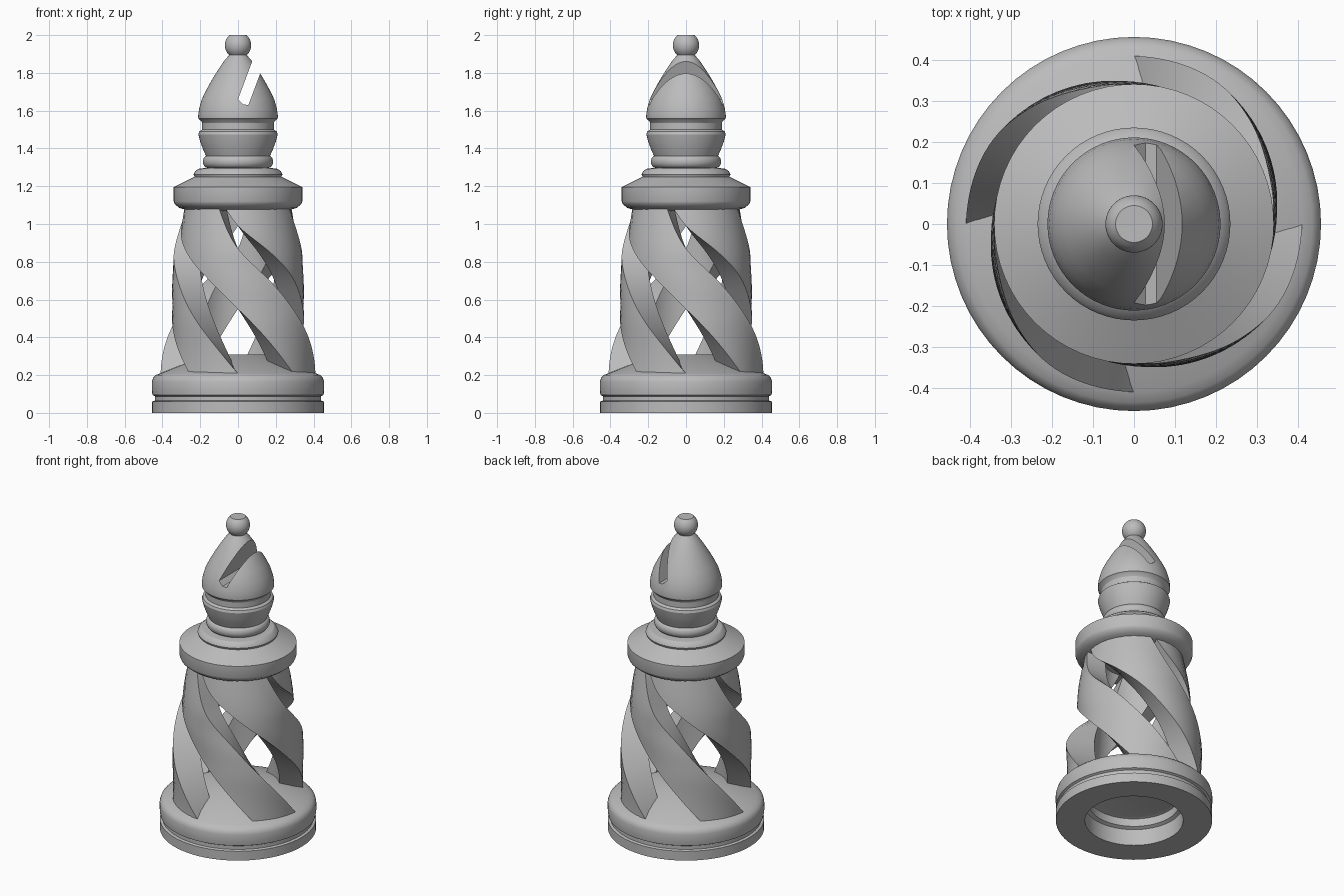
import bpy, bmesh, math
from mathutils import Vector

cube = bpy.data.objects.get("Cube")
if cube:
    bpy.data.objects.remove(cube, do_unlink=True)

grey = bpy.data.materials.new("mid_grey")
grey.use_nodes = True
GREY = (0.5, 0.5, 0.5, 1)
grey.diffuse_color = GREY
grey.node_tree.nodes["Principled BSDF"].inputs["Base Color"].default_value = GREY


def finish(bm, name, angle=30):
    """Turn a bmesh into a shaded, coloured object."""
    bmesh.ops.recalc_face_normals(bm, faces=bm.faces)
    mesh = bpy.data.meshes.new(name)
    bm.to_mesh(mesh)
    bm.free()
    mesh.materials.append(grey)
    obj = bpy.data.objects.new(name, mesh)
    bpy.context.collection.objects.link(obj)
    bpy.ops.object.select_all(action='DESELECT')
    obj.select_set(True)
    bpy.context.view_layer.objects.active = obj
    bpy.ops.object.shade_smooth_by_angle(angle=math.radians(angle))
    return obj


def lathe(name, profile, steps=64):
    """Spin a radius/height profile that starts and ends on the axis."""
    bm = bmesh.new()
    verts = [bm.verts.new((r, 0, z)) for r, z in profile]
    edges = [bm.edges.new(pair) for pair in zip(verts, verts[1:])]
    bmesh.ops.spin(bm, geom=verts + edges, cent=(0, 0, 0), axis=(0, 0, 1),
                   angle=math.tau, steps=steps, use_merge=True)
    bmesh.ops.remove_doubles(bm, verts=bm.verts, dist=0.0005)
    return finish(bm, name)


def sample(keys, z):
    """Smoothly interpolate (height, value) keys."""
    def slope(i):
        a, b = keys[max(i - 1, 0)], keys[min(i + 1, len(keys) - 1)]
        return (b[1] - a[1]) / (b[0] - a[0])
    i = 0
    while i < len(keys) - 2 and z > keys[i + 1][0]:
        i += 1
    (z0, v0), (z1, v1) = keys[i], keys[i + 1]
    h = z1 - z0
    t = (z - z0) / h
    return ((2 * t**3 - 3 * t**2 + 1) * v0 + (t**3 - 2 * t**2 + t) * h * slope(i)
            + (3 * t**2 - 2 * t**3) * v1 + (t**3 - t**2) * h * slope(i + 1))


# Grooved foot with a stepped hollow underneath and a low mound on top
lathe("base", [(0, .17), (.25, .17), (.265, .165), (.265, .115), (.286, .105),
               (.286, 0), (.455, 0), (.455, .06), (.44, .065), (.44, .088), (.453, .095),
               (.456, .12), (.456, .165), (.45, .185), (.435, .2), (.41, .21),
               (.16, .31), (0, .31)])

# Four twisted strands that widen upwards: angle and radius keys for both outer edges
LEAD_ANGLE = [(.2, 1), (.45, -29), (.68, -59), (.87, -90), (1.1, -112)]
TAIL_ANGLE = [(.2, -40), (.45, -74), (.68, -113), (.85, -148), (.98, -178), (1.1, -196)]
LEAD_RADIUS = [(.2, .41), (.45, .402), (.6, .38), (.75, .351), (.86, .338), (1.1, .285)]
TAIL_RADIUS = [(.2, .39), (.45, .36), (.6, .338), (.8, .328), (1.1, .28)]
INNER_RADIUS = [(.2, .245), (.6, .225), (1.1, .175)]
RINGS, ACROSS = 40, 8


def strand(name, turn):
    bm = bmesh.new()
    rings = []
    for k in range(RINGS + 1):
        z = .2 + .89 * k / RINGS
        a0, a1 = sample(LEAD_ANGLE, z), sample(TAIL_ANGLE, z)
        r0, r1 = sample(LEAD_RADIUS, z), sample(TAIL_RADIUS, z)
        inner = sample(INNER_RADIUS, z)
        ts = [j / ACROSS for j in range(ACROSS + 1)]
        section = [(a0 + (a1 - a0) * t, r0 + (r1 - r0) * t) for t in ts]
        section += [(a0 + (a1 - a0) * t, inner) for t in reversed(ts)]
        ring = []
        for a, r in section:
            a = math.radians(a + turn)
            ring.append(bm.verts.new((r * math.cos(a), r * math.sin(a), z)))
        rings.append(ring)
    for low, high in zip(rings, rings[1:]):
        for j in range(len(low)):
            n = (j + 1) % len(low)
            bm.faces.new((low[j], low[n], high[n], high[j]))
    bm.faces.new(rings[0])
    bm.faces.new(rings[-1])
    return finish(bm, name, 35)


for i in range(4):
    strand(f"twisted_strand_{i + 1}", 90 * i)

# Wide collar with the stepped ring above it
lathe("collar", [(0, 1.07), (.26, 1.07), (.31, 1.085), (.335, 1.105), (.341, 1.12),
                 (.341, 1.195), (.23, 1.25), (.235, 1.262), (.228, 1.278),
                 (.21, 1.292), (.17, 1.297), (0, 1.297)])

# Rounded neck ring
ring = [(.16 + .026 * math.cos(a), 1.33 + .033 * math.sin(a))
        for a in (math.pi * (j / 10 - .5) for j in range(11))]
lathe("neck_ring", [(0, 1.29), (.16, 1.29)] + ring + [(0, 1.363)])

# Cup below the head
lathe("neck_cup", [(0, 1.35), (.165, 1.35), (.185, 1.395), (.2, 1.435), (.21, 1.475),
                   (.205, 1.49), (.19, 1.5), (.19, 1.54), (0, 1.54)])

# Pointed head with a ball finial
ball = [(.07 * math.cos(a), 1.947 + .07 * math.sin(a))
        for a in (math.radians(-48 + 98 * j / 9) for j in range(10))]
head = lathe("head", [(0, 1.525), (.185, 1.525), (.195, 1.545), (.21, 1.558), (.211, 1.572),
                      (.206, 1.61), (.192, 1.66), (.168, 1.71), (.137, 1.765),
                      (.1, 1.825), (.07, 1.868), (.052, 1.888)] + ball + [(0, 2.0)])

# Slanted slot through the head
bm = bmesh.new()
up = Vector((.35, 0, .937)) * .4
floor = [Vector(p) for p in ((0, -.4, 1.66), (.028, -.4, 1.633), (.055, -.4, 1.63))]
outline = floor + [floor[2] + up, floor[0] + up]
face = bm.faces.new([bm.verts.new(p) for p in outline])
side = bmesh.ops.extrude_face_region(bm, geom=[face])
bmesh.ops.translate(bm, vec=(0, .8, 0),
                    verts=[v for v in side["geom"] if isinstance(v, bmesh.types.BMVert)])
cutter = finish(bm, "slot_cutter")
cutter.hide_render = True

bpy.context.view_layer.objects.active = head
cut = head.modifiers.new("slot", 'BOOLEAN')
cut.operation = 'DIFFERENCE'
cut.solver = 'EXACT'
cut.object = cutter
# Apply the cut, then shade again so the slot edges stay crisp
bpy.ops.object.select_all(action='DESELECT')
head.select_set(True)
bpy.ops.object.modifier_apply(modifier=cut.name)
bpy.data.objects.remove(cutter, do_unlink=True)
bpy.ops.object.shade_smooth_by_angle(angle=math.radians(30))
